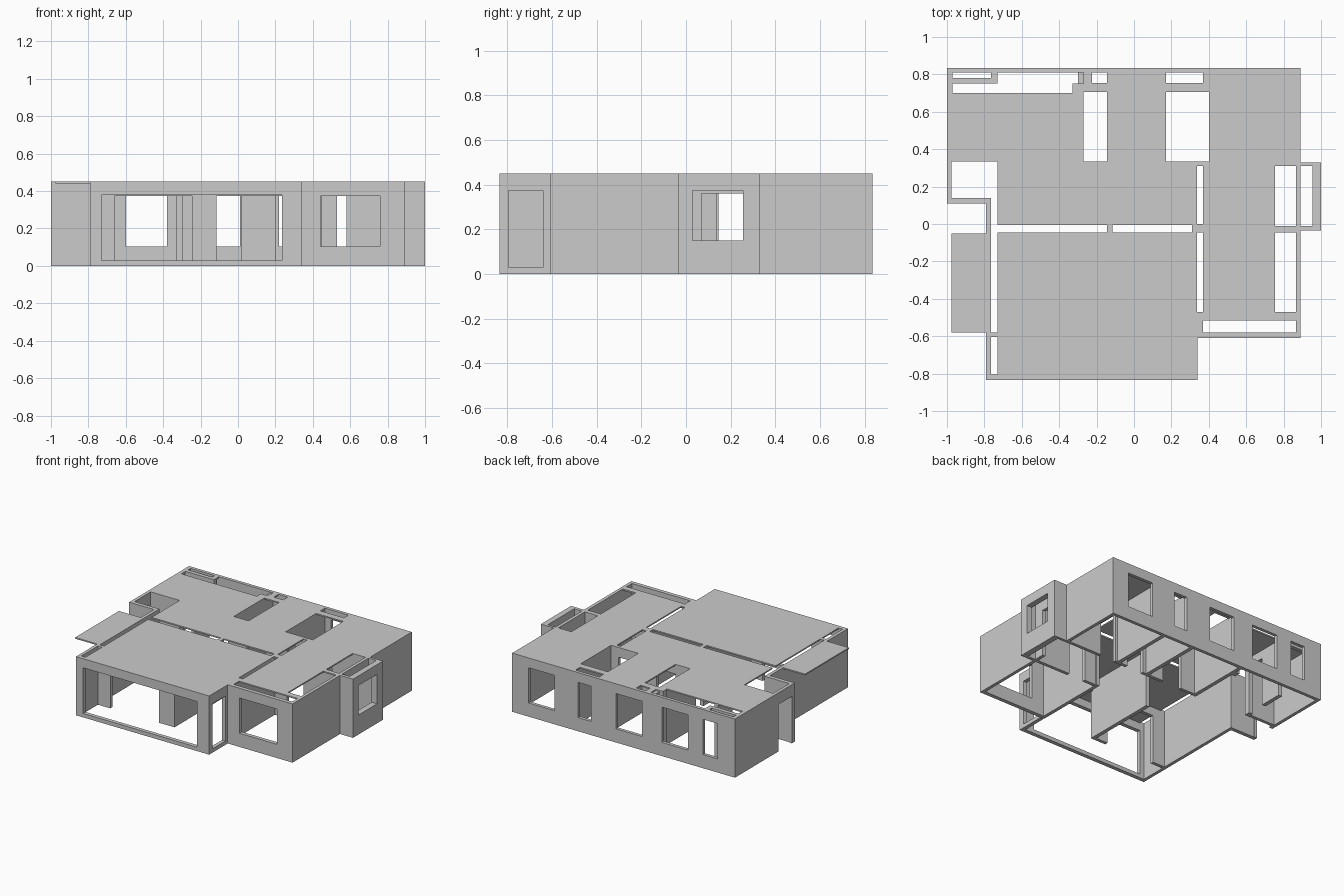
import bpy
import bmesh

if "Cube" in bpy.data.objects:
    bpy.data.objects.remove(bpy.data.objects["Cube"])

TOP, CEIL = 0.45, 0.44


def inside(p, r):
    return r[0] < p[0] < r[1] and r[2] < p[1] < r[3]


def panel(name, axis, lo, hi, rects, holes=()):
    """Flat plate: union of (u0,u1,v0,v1) rectangles minus holes, lo..hi thick along axis."""
    us = sorted({u for r in (*rects, *holes) for u in r[:2]})
    vs = sorted({v for r in (*rects, *holes) for v in r[2:]})
    place = {"x": lambda u, v: (lo, u, v),
             "y": lambda u, v: (u, hi, v),
             "z": lambda u, v: (u, v, lo)}[axis]
    bm = bmesh.new()
    for u0, u1 in zip(us, us[1:]):
        for v0, v1 in zip(vs, vs[1:]):
            c = ((u0 + u1) / 2, (v0 + v1) / 2)
            if any(inside(c, r) for r in rects) and not any(inside(c, h) for h in holes):
                bm.faces.new([bm.verts.new(place(u, v))
                              for u, v in ((u0, v0), (u1, v0), (u1, v1), (u0, v1))])
    bmesh.ops.remove_doubles(bm, verts=bm.verts, dist=1e-5)
    mesh = bpy.data.meshes.new(name)
    bm.to_mesh(mesh)
    bm.free()
    ob = bpy.data.objects.new(name, mesh)
    bpy.context.collection.objects.link(ob)
    mod = ob.modifiers.new("thickness", "SOLIDIFY")
    mod.thickness = hi - lo
    mod.offset = 1
    return ob


def wall(name, axis, lo, hi, a, b, openings=(), base=0.0):
    return panel(name, axis, lo, hi, [(a, b, base, CEIL)], openings)


def window(a, b):
    return (a, b, 0.105, 0.375)


def door(a, b):
    return (a, b, 0.0, 0.375)


# Roof plate with the ceiling slots and light wells
panel("roof", "z", CEIL, TOP,
      [(-1, .89, .335, .835), (-1, -.765, .11, .335), (-.79, .89, -.61, .335),
       (-.79, .34, -.835, -.61), (.89, 1, -.035, .33), (-.975, -.79, -.58, -.05)],
      [(-.97, -.765, .78, .81), (-.97, -.33, .70, .75), (-.73, -.27, .75, .81),
       (-.225, -.145, .755, .81), (.17, .37, .755, .81),
       (-.27, -.145, .335, .705), (.17, .40, .335, .705),
       (-.975, -.73, .14, .335), (-.765, -.73, -.58, .14), (-.765, -.73, -.805, -.605),
       (-.73, -.145, -.045, -.005), (-.115, .31, -.045, -.005),
       (.337, .37, 0, .31), (.337, .37, -.47, -.045),
       (.755, .865, -.01, .31), (.89, .955, -.01, .31),
       (.755, .865, -.47, -.045), (.37, .865, -.58, -.515)])

# Outer walls
wall("back_wall", "y", .81, .835, -1, .89,
     [window(-.85, -.73), window(-.6, -.38), window(-.21, .01), window(.22, .33), window(.53, .75)])
wall("left_entry_wall", "x", -1, -.975, .14, .81, [(.145, .31, 0, .36)])
wall("entry_front_wall", "y", .11, .14, -1, -.765)
wall("left_long_wall", "x", -.79, -.765, -.805, .11)
wall("balcony_front", "y", -.835, -.805, -.79, .34, [(-.73, .235, .03, .38)])
wall("balcony_side", "x", .312, .34, -.805, -.61, [(-.795, -.64, .03, .375)])
wall("front_room_wall", "y", -.61, -.58, .34, .89, [window(.44, .76)])
wall("right_wall_front", "x", .865, .89, -.58, -.035)
wall("right_wall_back", "x", .865, .89, .335, .81)

# Bay on the right side
wall("bay_inner_wall", "x", .865, .89, -.01, .31, [(.07, .31, 0, .36)])
wall("bay_window_wall", "x", .955, 1, -.035, .33, [(.03, .255, .15, .375)])
wall("bay_back_side", "y", .31, .33, .89, .955)
wall("bay_front_side", "y", -.035, -.01, .89, .955)

# Inner walls running left to right
wall("balcony_inner_wall", "y", -.605, -.58, -.765, .34, [door(-.66, -.245), door(-.115, .31)])
wall("right_room_divider", "y", -.035, -.01, .34, .89, [door(.44, .58)])
wall("corridor_wall", "y", .31, .335, -.30, .89,
     [door(-.145, .015), door(.2, .34), door(.45, .58)])
wall("kitchen_lintel", "y", .31, .335, -.73, -.30, base=.375)
wall("left_room_wall", "y", .335, .36, -.975, -.73)
wall("left_room_beam", "y", .75, .78, -.975, -.73, base=.38)

# Inner walls running front to back
wall("living_divider", "x", -.145, -.115, -.58, -.005)
wall("living_right_wall", "x", .31, .337, -.58, -.005)
wall("left_room_side", "x", -.76, -.73, .36, .70, [door(.38, .52)])
for name, x in (("kitchen_wall", -.30), ("bath_wall_left", .14), ("bath_wall_right", .40)):
    wall(name, "x", x, x + .03, .335, .81)
wall("kitchen_stub", "y", .705, .75, -.33, -.30)
